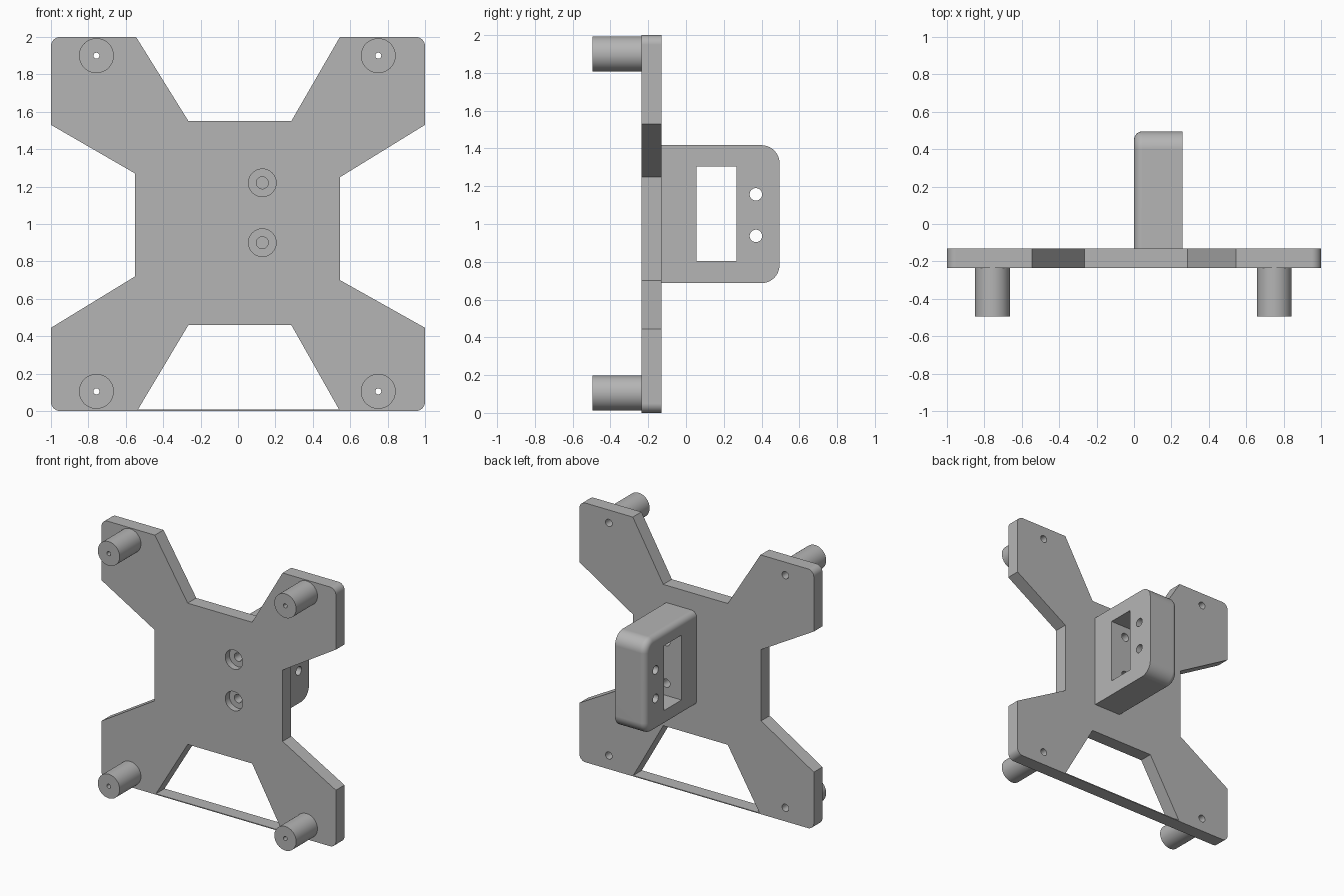
import bpy
import bmesh
from math import pi, tan, cos, sin, atan2
from mathutils import Vector, Matrix

cube = bpy.data.objects.get("Cube")
if cube:
    bpy.data.objects.remove(cube, do_unlink=True)

grey = bpy.data.materials.new("mid grey")
grey.use_nodes = True
GREY = (0.46, 0.46, 0.46, 1)
grey.diffuse_color = GREY
grey.node_tree.nodes["Principled BSDF"].inputs["Base Color"].default_value = GREY

FRONT, BACK, REAR = -0.235, -0.13, 0.495   # main depths along y


def make_object(name, bm):
    bmesh.ops.recalc_face_normals(bm, faces=bm.faces)
    mesh = bpy.data.meshes.new(name)
    bm.to_mesh(mesh)
    bm.free()
    mesh.materials.append(grey)
    obj = bpy.data.objects.new(name, mesh)
    bpy.context.collection.objects.link(obj)
    return obj


def rounded(corners, steps=10):
    """Outline from (u, v, radius) corners, each replaced by an arc."""
    out = []
    for i, (u, v, r) in enumerate(corners):
        p = Vector((u, v))
        if r == 0:
            out.append(p)
            continue
        a = (Vector(corners[i - 1][:2]) - p).normalized()
        b = (Vector(corners[(i + 1) % len(corners)][:2]) - p).normalized()
        half = a.angle(b) / 2
        centre = p + (a + b).normalized() * (r / sin(half))
        start = p + a * (r / tan(half)) - centre
        sweep = start.angle_signed(p + b * (r / tan(half)) - centre)
        for k in range(steps + 1):
            out.append(centre + Matrix.Rotation(-sweep * k / steps, 2) @ start)
    return out


def prism(outline, place, lo, hi):
    """Extrude a 2D outline; place(u, v, depth) gives the 3D point."""
    bm = bmesh.new()
    face = bm.faces.new([bm.verts.new(place(u, v, lo)) for u, v in outline])
    new = bmesh.ops.extrude_face_region(bm, geom=[face])["geom"]
    shift = Vector(place(0, 0, hi)) - Vector(place(0, 0, lo))
    bmesh.ops.translate(bm, vec=shift,
                        verts=[g for g in new if isinstance(g, bmesh.types.BMVert)])
    return bm


def along_y(u, v, d):
    return (u, d, v)


def along_x(u, v, d):
    return (d, u, v)


def cylinder(name, place, u, v, r, lo, hi, sides=40):
    ring = [(u + r * cos(2 * pi * k / sides), v + r * sin(2 * pi * k / sides))
            for k in range(sides)]
    return make_object(name, prism(ring, place, lo, hi))


def cut(obj, cutter):
    cutter.hide_render = True
    mod = obj.modifiers.new("cut", "BOOLEAN")
    mod.operation, mod.solver, mod.object = "DIFFERENCE", "EXACT", cutter
    bpy.context.view_layer.objects.active = obj
    bpy.ops.object.modifier_apply(modifier=mod.name)
    bpy.data.objects.remove(cutter, do_unlink=True)


# X-shaped mounting plate
plate = make_object("mounting_plate", prism(rounded([
    (-1, 0, .05), (-.54, 0, 0), (-.265, .46, 0), (.285, .46, 0),
    (.545, 0, 0), (1, 0, .05), (1, .445, 0), (.545, .7, 0),
    (.545, 1.25, 0), (1, 1.53, 0), (1, 2, .05), (.545, 2, 0),
    (.285, 1.55, 0), (-.265, 1.55, 0), (-.545, 2, 0), (-1, 2, .05),
    (-1, 1.53, 0), (-.55, 1.27, 0), (-.55, .72, 0), (-1, .445, 0)]),
    along_y, FRONT, BACK))

# Thin strip joining the lower arms
strip = make_object("bottom_strip", prism(
    [(-.541, 0), (.546, 0), (.543, .007), (-.538, .007)], along_y, FRONT, BACK))
parts = [plate, strip]

# Bored standoffs at the four corners
for side, x in (("right", -.757), ("left", .75)):
    for level, z in (("lower", .105), ("upper", 1.9)):
        post = cylinder(f"{level}_{side}_standoff", along_y, x, z, .093, -REAR, FRONT, 64)
        cut(post, cylinder("bore", along_y, x, z, .016, -1, 0))
        cut(plate, cylinder("bore", along_y, x, z, .028, -1, 0))
        parts.append(post)

# Rear bracket with rounded corners and a softened edge on one side
bm = prism(rounded([(BACK, .687, 0), (REAR, .687, .095),
                    (REAR, 1.417, .095), (BACK, 1.417, 0)]), along_x, 0, .26)
soft = [e for e in bm.edges
        if all(abs(v.co.x) < 1e-5 for v in e.verts)
        and any(v.co.y > BACK + .01 for v in e.verts)]
bmesh.ops.bevel(bm, geom=soft, offset=.045, segments=8, profile=.5,
                affect="EDGES")
bracket = make_object("rear_bracket", bm)
parts.append(bracket)

# Bracket window and cross holes
cut(bracket, make_object("window", prism(
    [(.055, .805), (.267, .805), (.267, 1.305), (.055, 1.305)], along_x, -1, 1)))
for z in (.937, 1.157):
    cut(bracket, cylinder("cross_hole", along_x, .37, z, .033, -1, 1))

# Counterbored screw holes through plate and bracket foot
for z in (.9, 1.22):
    cut(plate, cylinder("counterbore", along_y, .13, z, .074, -1, FRONT + .05))
    cut(plate, cylinder("screw_hole", along_y, .13, z, .032, -1, .1))
    cut(bracket, cylinder("screw_hole", along_y, .13, z, .032, -1, .1))

# Smooth round surfaces, keep hard edges crisp
for obj in parts:
    bpy.ops.object.select_all(action="DESELECT")
    obj.select_set(True)
    bpy.context.view_layer.objects.active = obj
    bpy.ops.object.shade_smooth_by_angle()
    weighted = obj.modifiers.new("clean_normals", "WEIGHTED_NORMAL")
    weighted.keep_sharp = True
